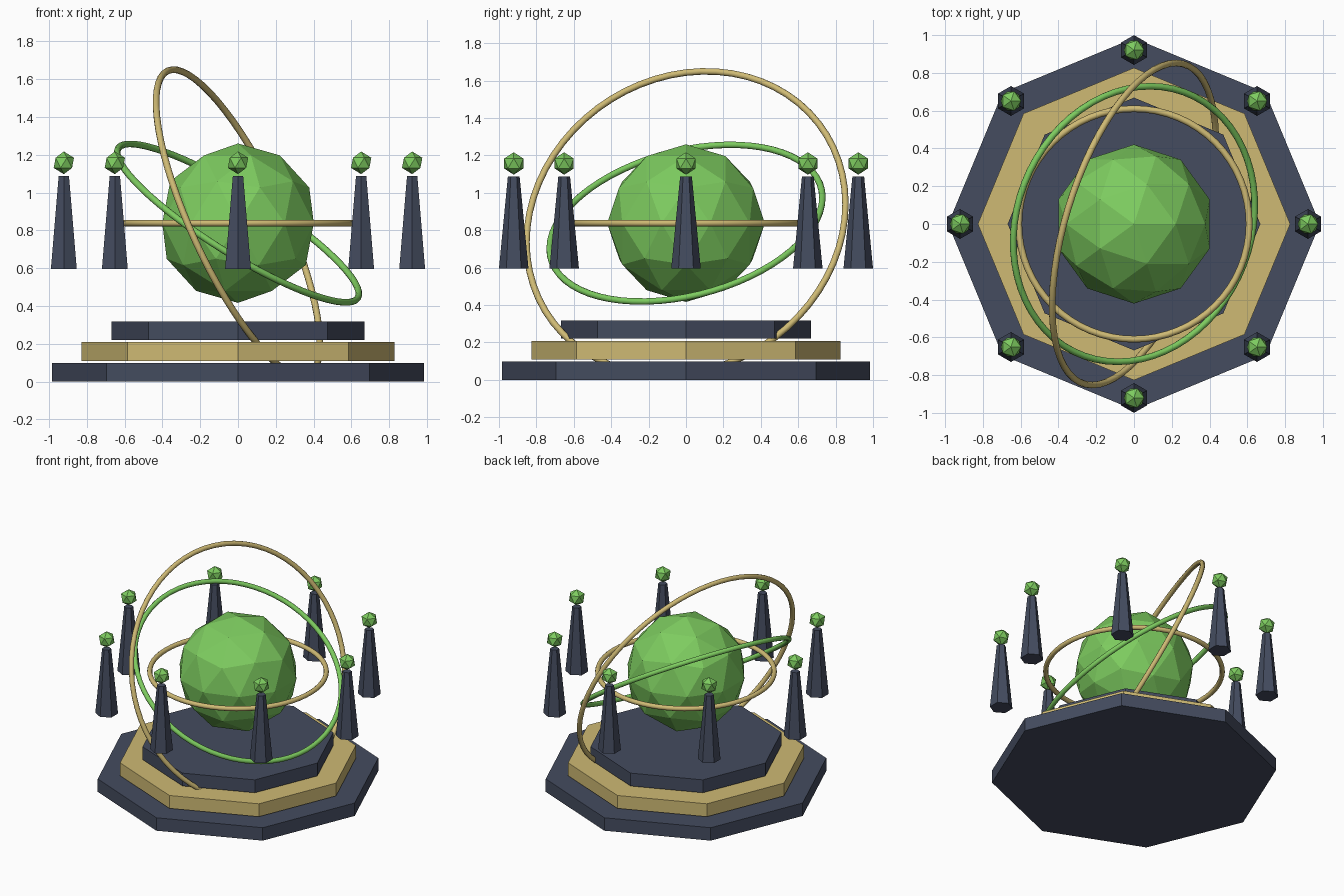
import bpy
from math import radians, cos, sin, pi

if "Cube" in bpy.data.objects:
    bpy.data.objects.remove(bpy.data.objects["Cube"])


def material(name, rgb):
    m = bpy.data.materials.new(name)
    m.diffuse_color = (*rgb, 1)
    m.use_nodes = True
    m.node_tree.nodes["Principled BSDF"].inputs["Base Color"].default_value = m.diffuse_color
    return m


SLATE = material("slate", (0.058, 0.072, 0.115))
GOLD = material("gold", (0.62, 0.49, 0.175))
GREEN = material("green", (0.205, 0.60, 0.115))
CORE_Z = 0.838


def finish(name, mat):
    ob = bpy.context.object
    ob.name = name
    ob.data.materials.append(mat)
    return ob


def frustum(name, mat, sides, r1, r2, z0, z1, x=0, y=0):
    bpy.ops.mesh.primitive_cone_add(vertices=sides, radius1=r1, radius2=r2, depth=z1 - z0,
                                    location=(x, y, (z0 + z1) / 2))
    return finish(name, mat)


def gem(name, level, r, loc):
    bpy.ops.mesh.primitive_ico_sphere_add(subdivisions=level, radius=r, location=loc)
    return finish(name, GREEN)


def ring(name, mat, radius, tilt_x, tilt_y):
    bpy.ops.mesh.primitive_torus_add(major_radius=radius, minor_radius=0.0177,
                                     major_segments=64, minor_segments=10,
                                     location=(0, 0, CORE_Z),
                                     rotation=(radians(tilt_x), radians(tilt_y), 0))
    bpy.ops.object.shade_smooth()
    return finish(name, mat)


# Three stacked octagonal tiers with thin gaps
for i, (r, mat) in enumerate([(0.984, SLATE), (0.827, GOLD), (0.669, SLATE)]):
    z = i * 0.110
    frustum(f"base_tier_{i + 1}", mat, 8, r, r, z, z + 0.0985)

# Faceted core and its orbiting rings
gem("core", 2, 0.4213, (0, 0, CORE_Z))
ring("level_ring", GOLD, 0.610, 0, 0)
ring("middle_ring", GREEN, 0.747, 12.5, 32)
ring("outer_ring", GOLD, 0.887, 16, 65.2)

# Eight floating hexagonal spires, each topped by a gem
for i in range(8):
    a = i * pi / 4
    x, y = 0.921 * cos(a), 0.921 * sin(a)
    frustum(f"spire_{i + 1}", SLATE, 6, 0.079, 0.0315, 0.595, 1.087, x, y)
    gem(f"spire_gem_{i + 1}", 1, 0.060, (x, y, 1.157))
